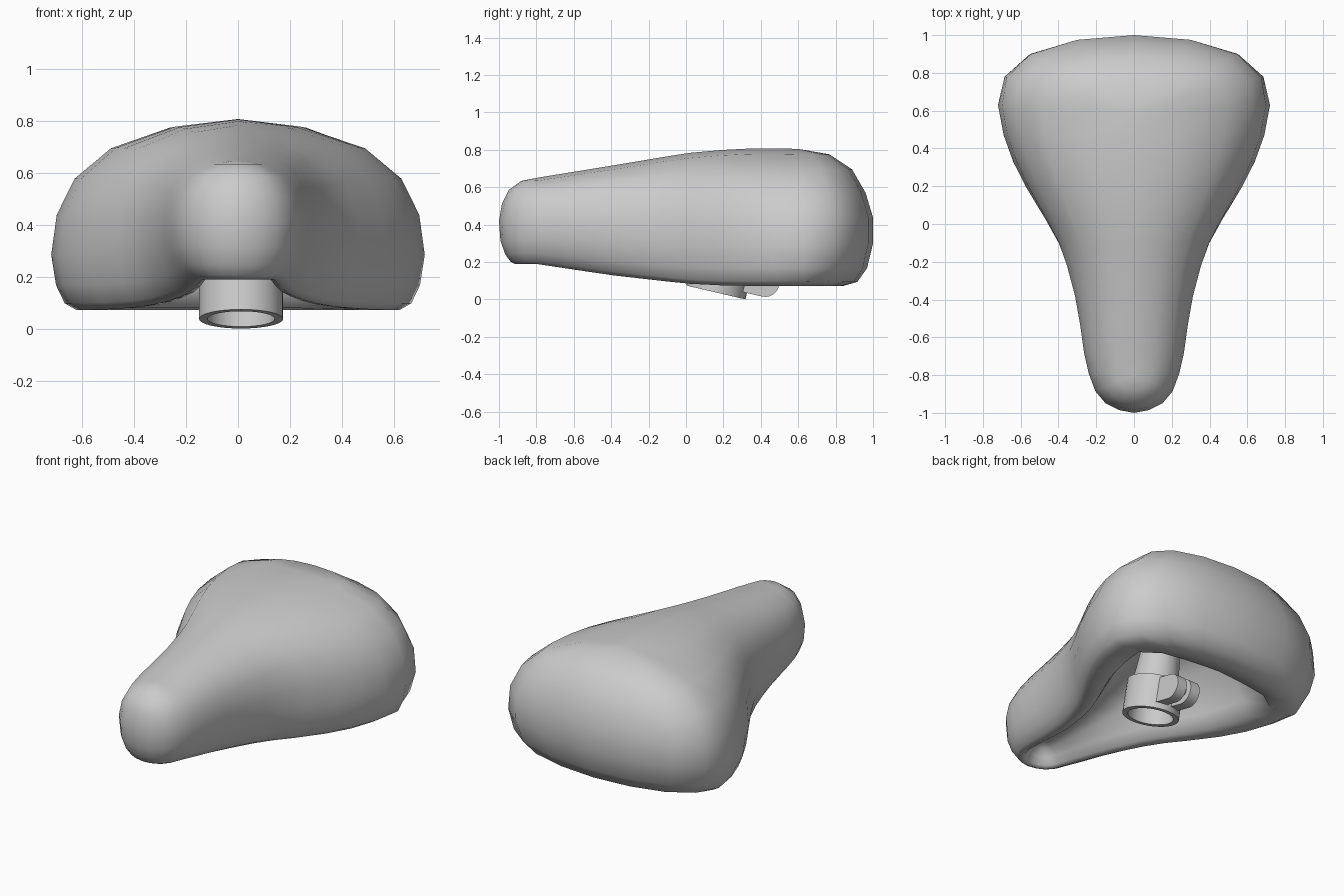
import bpy, bmesh, math
from mathutils import Matrix

if "Cube" in bpy.data.objects:
    bpy.data.objects.remove(bpy.data.objects["Cube"])

# Plan outline (half width, y) from nose to tail
OUTLINE = [(0, -1), (.08, -.985), (.15, -.95), (.205, -.885), (.24, -.79), (.265, -.68), (.285, -.54),
           (.315, -.38), (.36, -.22), (.405, -.1), (.47, .02), (.57, .19), (.64, .33), (.69, .47),
           (.72, .63), (.685, .78), (.55, .9), (.3, .975), (0, 1)]
# Crown and lower edge along the spine (y, top z, bottom z)
SPINE = [(-.8, .65, .19), (-.4, .715, .13), (0, .782, .085), (.2, .80, .075), (.4, .81, .072), (.6, .805, .072)]
# Radial sections (fraction of outline, fraction of height): crown, side, rim, hollow underside
NOSE = [(0, 1), (.4, .965), (.74, .86), (.92, .7), (1, .5), (.96, .27), (.84, .12), (.7, .03),
        (.58, 0), (.48, .03), (.38, .12), (.22, .2), (0, .24)]
WIDE = [(0, 1), (.35, .96), (.68, .85), (.875, .69), (.97, .5), (1, .29), (.975, .13), (.93, .035),
        (.87, 0), (.68, .01), (.59, .12), (.42, .42), (0, .58)]
TAIL = [(0, 1), (.42, .96), (.72, .85), (.9, .68), (1, .5), (1, .31), (.92, .13), (.79, .03),
        (.6, 0), (.36, .01), (.27, .12), (.19, .42), (0, .58)]


def smooth(t):
    t = min(max(t, 0), 1)
    return t * t * (3 - 2 * t)


def spine_at(y):
    for (y0, a0, b0), (y1, a1, b1) in zip(SPINE, SPINE[1:]):
        if y <= y1:
            t = (y - y0) / (y1 - y0)
            return a0 + t * (a1 - a0), b0 + t * (b1 - b0)


def section_at(y):
    a, b, t = (NOSE, WIDE, smooth((y + .8) / 1.2)) if y < .6 else (WIDE, TAIL, smooth((y - .6) / .4))
    return [(p[0] + t * (q[0] - p[0]), p[1] + t * (q[1] - p[1])) for p, q in zip(a, b)]


def finish(name, bm, matrix=None, angle=40):
    bmesh.ops.recalc_face_normals(bm, faces=bm.faces)
    me = bpy.data.meshes.new(name)
    bm.to_mesh(me)
    bm.free()
    ob = bpy.data.objects.new(name, me)
    bpy.context.collection.objects.link(ob)
    if matrix:
        ob.matrix_world = matrix
    bpy.ops.object.select_all(action='DESELECT')
    ob.select_set(True)
    bpy.context.view_layer.objects.active = ob
    bpy.ops.object.shade_smooth_by_angle(angle=math.radians(angle))
    return ob


def bridge(bm, rows, closed_rows):
    n = len(rows)
    for i in range(n):
        a, b = rows[i], rows[(i + 1) % n]
        m = len(a)
        for j in range(m if closed_rows else m - 1):
            k = (j + 1) % m
            bm.faces.new((a[j], a[k], b[k], b[j]))


# Seat shell: radial sections swept round the outline
bm = bmesh.new()
loop = OUTLINE + [(-x, y) for x, y in OUTLINE[-2:0:-1]]
rows = []
for x, y in loop:
    cy = min(max(y, -.8), .6)
    top, bottom = spine_at(cy)
    rows.append([bm.verts.new((x * f, cy + (y - cy) * f, bottom + h * (top - bottom)))
                 for f, h in section_at(y)])
bridge(bm, rows, False)
bmesh.ops.remove_doubles(bm, verts=bm.verts, dist=.0005)
finish("seat_shell", bm, angle=180)

# Frame of the tilted post clamp
TILT = Matrix.Translation((.012, .16, .0375)) @ Matrix.Rotation(-.23, 4, 'X')


def lathe(name, profile, segments=32):
    bm = bmesh.new()
    rows = []
    for i in range(segments):
        a = math.tau * i / segments
        rows.append([bm.verts.new((r * math.cos(a), r * math.sin(a), z)) for r, z in profile])
    bridge(bm, rows, True)
    return finish(name, bm, TILT)


# Clamp collar and the narrower neck above it
lathe("clamp_collar", [(.162, 0), (.162, .2), (.13, .2), (.13, 0)])
lathe("clamp_neck", [(.135, .17), (.1, .5), (.06, .5), (.1, .17)], 24)

# Rounded clamp ears behind the collar
R, CY, CZ = .075, .245, .11
ear = [(.13, CZ + R), (.13, CZ - R)]
ear += [(CY + R * math.cos(a), CZ + R * math.sin(a))
        for a in (math.radians(-90 + 15 * i) for i in range(13))]
for side, name in ((-1, "left_clamp_ear"), (1, "right_clamp_ear")):
    bm = bmesh.new()
    rows = [[bm.verts.new((side * x, y, z)) for y, z in ear] for x in (.015, .08)]
    for row in rows:
        bm.faces.new(row)
    for j in range(len(ear)):
        k = (j + 1) % len(ear)
        bm.faces.new((rows[0][j], rows[0][k], rows[1][k], rows[1][j]))
    finish(name, bm, TILT)

# Clamp bolt through the ears
bm = bmesh.new()
bmesh.ops.create_cone(bm, cap_ends=True, segments=16, radius1=.035, radius2=.035, depth=.15,
                      matrix=Matrix.Translation((0, CY, CZ)) @ Matrix.Rotation(math.pi / 2, 4, 'Y'))
finish("clamp_bolt", bm, TILT)
